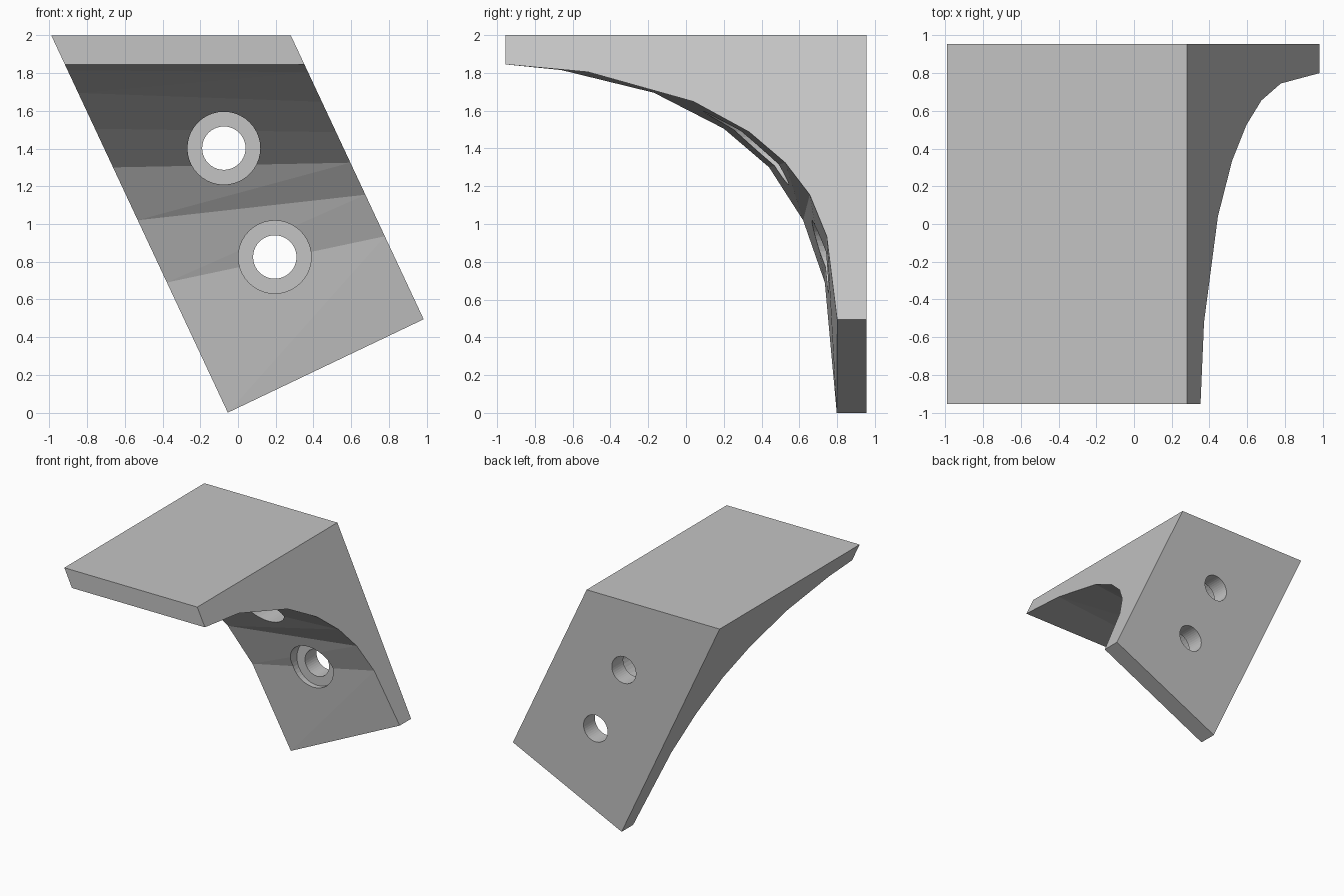
import bpy, bmesh, math
from mathutils import Matrix, Vector

cube = bpy.data.objects.get("Cube")
if cube:
    bpy.data.objects.remove(cube, do_unlink=True)

grey = bpy.data.materials.new("light grey")
grey.use_nodes = True
grey.diffuse_color = (0.55, 0.55, 0.55, 1)
grey.node_tree.nodes["Principled BSDF"].inputs["Base Color"].default_value = (0.55, 0.55, 0.55, 1)

BACK, TOP, SLANT = 0.955, 2.0, 0.468
PLATE = 0.155          # thickness of both flanges


def make_object(name, bm):
    bmesh.ops.recalc_face_normals(bm, faces=bm.faces)
    mesh = bpy.data.meshes.new(name)
    bm.to_mesh(mesh)
    bm.free()
    mesh.materials.append(grey)
    obj = bpy.data.objects.new(name, mesh)
    bpy.context.collection.objects.link(obj)
    return obj


# Skewed bracket body: curved inner edge (y, z) on each slanted side
left_edge = [(-BACK, 1.845), (-0.66, 1.815), (-0.17, 1.695), (0.2, 1.505),
             (0.44, 1.3), (0.62, 1.02), (0.735, 0.69), (0.798, 0)]
right_edge = [(-BACK, 1.845), (-0.52, 1.805), (0.04, 1.648), (0.335, 1.487),
              (0.525, 1.325), (0.655, 1.155), (0.745, 0.935), (0.8, 0.495)]


def side_loop(bm, edge, x_top):
    points = edge + [(BACK, edge[-1][1]), (BACK, TOP), (-BACK, TOP)]
    return [bm.verts.new((x_top + SLANT * (TOP - z), y, z)) for y, z in points]


bm = bmesh.new()
left = side_loop(bm, left_edge, -0.99)
right = side_loop(bm, right_edge, 0.28)
bm.faces.new(left)
bm.faces.new(right)
count = len(left)
for i in range(count):
    j = (i + 1) % count
    if i < len(left_edge) - 1:      # twisted inner surface, split into triangles
        bm.faces.new((left[i], left[j], right[i]))
        bm.faces.new((left[j], right[j], right[i]))
    else:
        bm.faces.new((left[i], left[j], right[j], right[i]))
bracket = make_object("angled_bracket", bm)


# Stepped screw holes: narrow through the flange, wide on the inside
def stepped_cutter(name, origin, axis, reach):
    bm = bmesh.new()
    narrow, wide = 0.115, 0.193
    profile = [(0, -0.1), (narrow, -0.1), (narrow, PLATE), (wide, PLATE),
               (wide, reach), (0, reach)]
    verts = [bm.verts.new((r, 0, h)) for r, h in profile]
    edges = [bm.edges.new(pair) for pair in zip(verts, verts[1:])]
    bmesh.ops.spin(bm, geom=verts + edges, axis=(0, 0, 1), cent=(0, 0, 0),
                   angle=math.tau, steps=40, use_duplicate=False)
    bmesh.ops.remove_doubles(bm, verts=bm.verts, dist=0.0005)
    turn = Vector((0, 0, 1)).rotation_difference(Vector(axis)).to_matrix().to_4x4()
    bm.transform(Matrix.Translation(origin) @ turn)
    cutter = make_object(name, bm)
    cutter.hide_render = True
    return cutter


cutters = [stepped_cutter("top_hole_cutter", (-0.355, y, TOP), (0, 0, -1), 1.6)
           for y in (-0.315, 0.322)]
cutters += [stepped_cutter("back_hole_cutter", (x, BACK, z), (0, -1, 0), 1.8)
            for x, z in ((-0.075, 1.402), (0.195, 0.825))]

bpy.context.view_layer.objects.active = bracket
for cutter in cutters:
    cut = bracket.modifiers.new("screw hole", 'BOOLEAN')
    cut.operation = 'DIFFERENCE'
    cut.solver = 'EXACT'
    cut.object = cutter
    bpy.ops.object.modifier_apply(modifier=cut.name)
    bpy.data.objects.remove(cutter, do_unlink=True)
